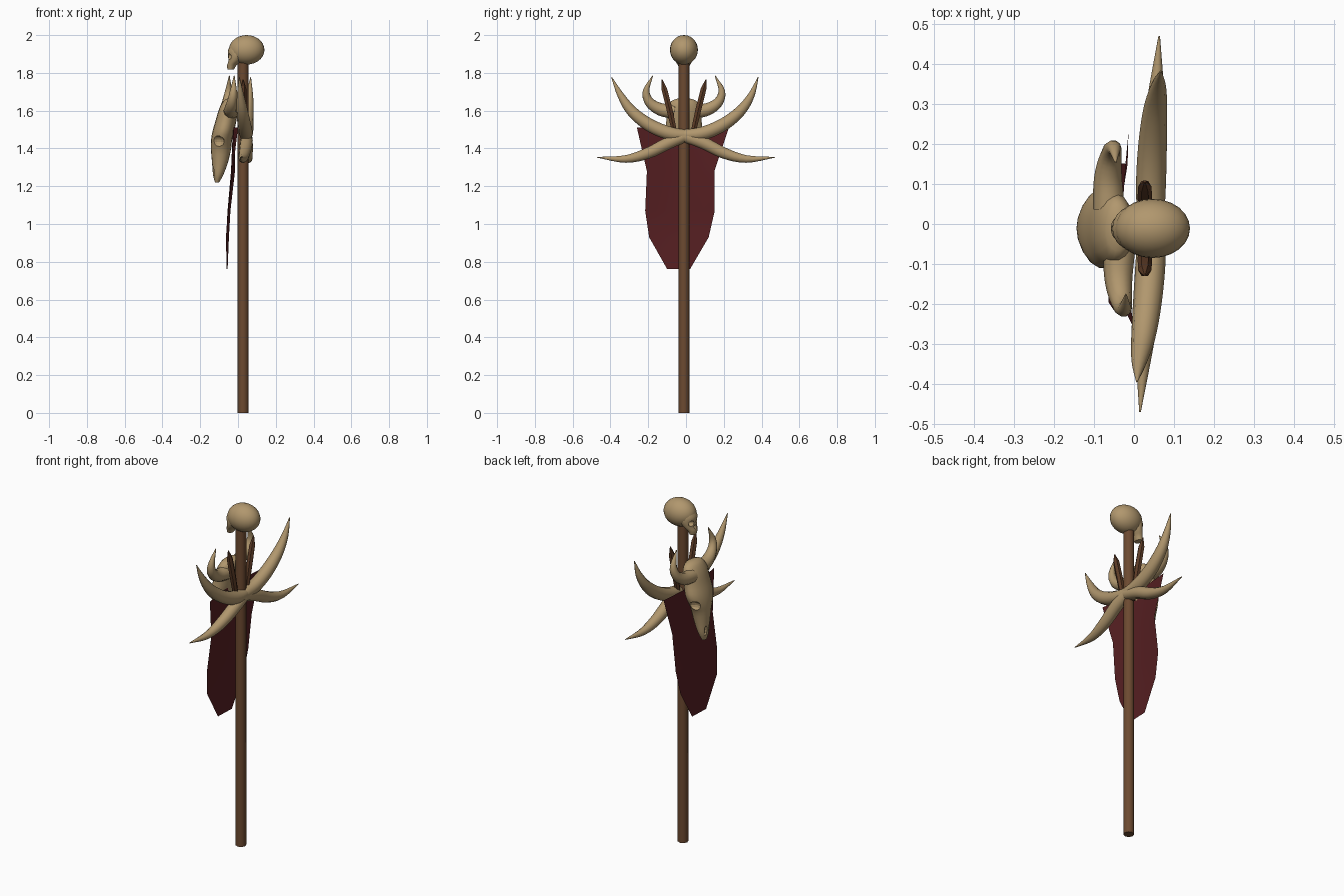
import bpy, bmesh, math
from mathutils import Vector

if "Cube" in bpy.data.objects:
    bpy.data.objects.remove(bpy.data.objects["Cube"])


def material(name, rgb):
    m = bpy.data.materials.new(name)
    m.diffuse_color = (*rgb, 1)
    m.use_nodes = True
    m.node_tree.nodes["Principled BSDF"].inputs["Base Color"].default_value = m.diffuse_color
    return m


BONE = material("bone", (0.44, 0.31, 0.155))
WOOD = material("wood", (0.15, 0.068, 0.03))
DARK_WOOD = material("dark wood", (0.11, 0.045, 0.02))
CLOTH = material("dark red cloth", (0.095, 0.014, 0.016))
CY = -0.011                      # y of the pole and skulls


def smooth(ob, angle=40):
    bpy.ops.object.select_all(action='DESELECT')
    bpy.context.view_layer.objects.active = ob
    ob.select_set(True)
    bpy.ops.object.shade_smooth_by_angle(angle=math.radians(angle))


def loft(name, rings, mat, caps=True, closed=True, angle=40):
    """Skin a list of equal-length point rings."""
    bm = bmesh.new()
    vs = [[bm.verts.new(p) for p in r] for r in rings]
    n = len(vs[0])
    for a, b in zip(vs, vs[1:]):
        for i in range(n if closed else n - 1):
            j = (i + 1) % n
            bm.faces.new((a[i], a[j], b[j], b[i]))
    if caps:
        bm.faces.new(vs[0])
        bm.faces.new(vs[-1])
    bmesh.ops.recalc_face_normals(bm, faces=bm.faces)
    me = bpy.data.meshes.new(name)
    bm.to_mesh(me)
    bm.free()
    me.materials.append(mat)
    ob = bpy.data.objects.new(name, me)
    bpy.context.collection.objects.link(ob)
    smooth(ob, angle)
    return ob


def spline(rows, steps):
    """Catmull-Rom interpolation of rows of numbers."""
    out = []
    p = [Vector(r) for r in rows]
    p = [2 * p[0] - p[1]] + p + [2 * p[-1] - p[-2]]
    for a, b, c, d in zip(p, p[1:], p[2:], p[3:]):
        for s in range(steps):
            t = s / steps
            out.append(0.5 * (2 * b + (c - a) * t + (2 * a - 5 * b + 4 * c - d) * t * t
                              + (3 * b - a - 3 * c + d) * t ** 3))
    return out + [p[-2]]


def tube(name, rows, mat, sides=10, steps=4, angle=40):
    """Tapered tube through rows of x, y, z, radius."""
    pts = spline(rows, steps)
    rings = []
    for i, q in enumerate(pts):
        tan = (pts[min(i + 1, len(pts) - 1)] - pts[max(i - 1, 0)]).xyz.normalized()
        v = tan.cross(Vector((1, 0, 0))).normalized()
        u = v.cross(tan)
        r = max(q.w, 0.002)
        rings.append([q.xyz + r * (u * math.cos(k * math.tau / sides) + v * math.sin(k * math.tau / sides))
                      for k in range(sides)])
    return loft(name, rings, mat, angle=angle)


def stack(name, rows, mat, sides=18, steps=3):
    """Oval sections of z, front x, rear x, half width; skewed slightly toward the viewer's left."""
    rings = []
    for z, x0, x1, w in spline_rows(rows, steps):
        rings.append([((x0 + x1) / 2 - (x1 - x0) / 2 * math.cos(a),
                       CY + w * math.sin(a), z)
                      for a in (k * math.tau / sides for k in range(sides))])
    return loft(name, rings, mat)


def spline_rows(rows, steps):
    return [tuple(v) for v in spline(rows, steps)]


def hollow(targets, loc, scale):
    """Carve an oval socket out of each target."""
    bpy.ops.mesh.primitive_uv_sphere_add(segments=12, ring_count=8, radius=1, location=loc, scale=scale)
    cutter = bpy.context.object
    cutter.hide_render = True
    cutter.data.materials.append(BONE)
    for ob in targets:
        m = ob.modifiers.new("socket", 'BOOLEAN')
        m.operation, m.object, m.solver = 'DIFFERENCE', cutter, 'EXACT'
        bpy.context.view_layer.objects.active = ob
        # keep the socket cut first, ahead of any smoothing modifier
        bpy.ops.object.modifier_move_to_index(modifier=m.name, index=0)
        bpy.ops.object.modifier_apply(modifier=m.name)
    bpy.data.objects.remove(cutter)


# Pole
tube("pole", [(0.027, CY, 0, 0.029), (0.027, CY, 1.87, 0.029)], WOOD, sides=8, steps=1, angle=50)

# Human-sized skull on top, facing -x
bpy.ops.mesh.primitive_uv_sphere_add(segments=24, ring_count=14, radius=1,
                                     location=(0.046, CY, 1.922), scale=(0.094, 0.074, 0.078))
bpy.ops.object.transform_apply(location=False, rotation=False, scale=True)
cranium = bpy.context.object
cranium.name = "skull_cranium"
cranium.data.materials.append(BONE)
smooth(cranium)
face = stack("skull_face", [(1.818, -0.056, -0.022, 0.024), (1.84, -0.058, -0.008, 0.032),
                            (1.862, -0.052, 0.015, 0.045), (1.89, -0.052, 0.04, 0.054),
                            (1.915, -0.054, 0.05, 0.054), (1.94, -0.044, 0.05, 0.05)], BONE)
for s in (-1, 1):
    hollow([cranium, face], (-0.05, CY + s * 0.027, 1.886), (0.026, 0.017, 0.016))
hollow([face], (-0.056, CY, 1.86), (0.016, 0.009, 0.013))

# Horned animal skull
beast = stack("animal_skull", [(1.22, -0.122, -0.1, 0.018), (1.26, -0.132, -0.078, 0.034),
                               (1.32, -0.137, -0.055, 0.044), (1.39, -0.143, -0.038, 0.058),
                               (1.44, -0.143, -0.032, 0.083), (1.49, -0.135, -0.02, 0.1),
                               (1.55, -0.118, -0.008, 0.094), (1.61, -0.1, 0.0, 0.09),
                               (1.65, -0.078, -0.005, 0.068), (1.665, -0.055, -0.025, 0.03)], BONE)
for s in (-1, 1):
    hollow([beast], (-0.11, CY + s * 0.085, 1.435), (0.04, 0.032, 0.032))
    hollow([beast], (-0.137, CY + s * 0.016, 1.275), (0.018, 0.009, 0.034))

for s, side in ((-1, "left"), (1, "right")):
    # Horns of the animal skull
    dx = -0.013 * s
    tube("horn_" + side, [(-0.05 + dx, CY + s * 0.05, 1.595, 0.04), (-0.052 + dx, CY + s * 0.125, 1.607, 0.035),
                          (-0.045 + dx, CY + s * 0.182, 1.645, 0.027), (-0.037 + dx, CY + s * 0.2, 1.705, 0.018),
                          (-0.033 + dx, CY + s * 0.165, 1.785, 0.002)], BONE)
    # Crossed tusks behind the pole
    t = 0.03 * s
    o = 0 if s > 0 else -0.012
    tube("upper_tusk_" + side, [(0.042, CY - s * 0.02, 1.47, 0.03), (0.042, s * 0.08, 1.478, 0.037),
                                (0.04 + t * .2, s * 0.19, 1.522, 0.036), (0.038 + t * .5, s * 0.285, 1.595, 0.03),
                                (0.037 + t * .8, s * 0.345, 1.68, 0.019), (0.037 + t, s * 0.382 + o, 1.777, 0.002)], BONE)
    tube("lower_tusk_" + side, [(0.044, CY - s * 0.02, 1.47, 0.03), (0.044, s * 0.09, 1.43, 0.034),
                                (0.041 + t * .2, s * 0.2, 1.376, 0.031), (0.04 + t * .5, s * 0.32, 1.344, 0.021),
                                (0.039 + t * .8, s * 0.47, 1.353, 0.002)], BONE)
    # Wooden stakes
    tube("stake_" + side, [(0.027, CY + s * 0.035, 1.42, 0.014), (0.027, CY + s * 0.075, 1.6, 0.018),
                           (0.027, CY + s * 0.104, 1.715, 0.017), (0.027, CY + s * 0.117, 1.765, 0.003)],
         DARK_WOOD, sides=6, steps=1, angle=30)

# Hanging banner: z, left y, right y, left x, right x
rows = [(1.51, -0.26, 0.227, 0.0, -0.014), (1.28, -0.207, 0.15, -0.028, -0.016),
        (1.07, -0.216, 0.152, -0.05, -0.04), (0.93, -0.195, 0.12, -0.064, -0.048),
        (0.762, -0.1, 0.022, -0.06, -0.055)]
banner = []
for i, (z, y0, y1, x0, x1) in enumerate(rows):
    bulge = 0.02 * (1 - i / 4)
    banner.append([(x0 + (x1 - x0) * k / 6 - bulge * math.sin(math.pi * k / 6),
                    y0 + (y1 - y0) * k / 6, z) for k in range(7)])
loft("banner", banner, CLOTH, caps=False, closed=False)
